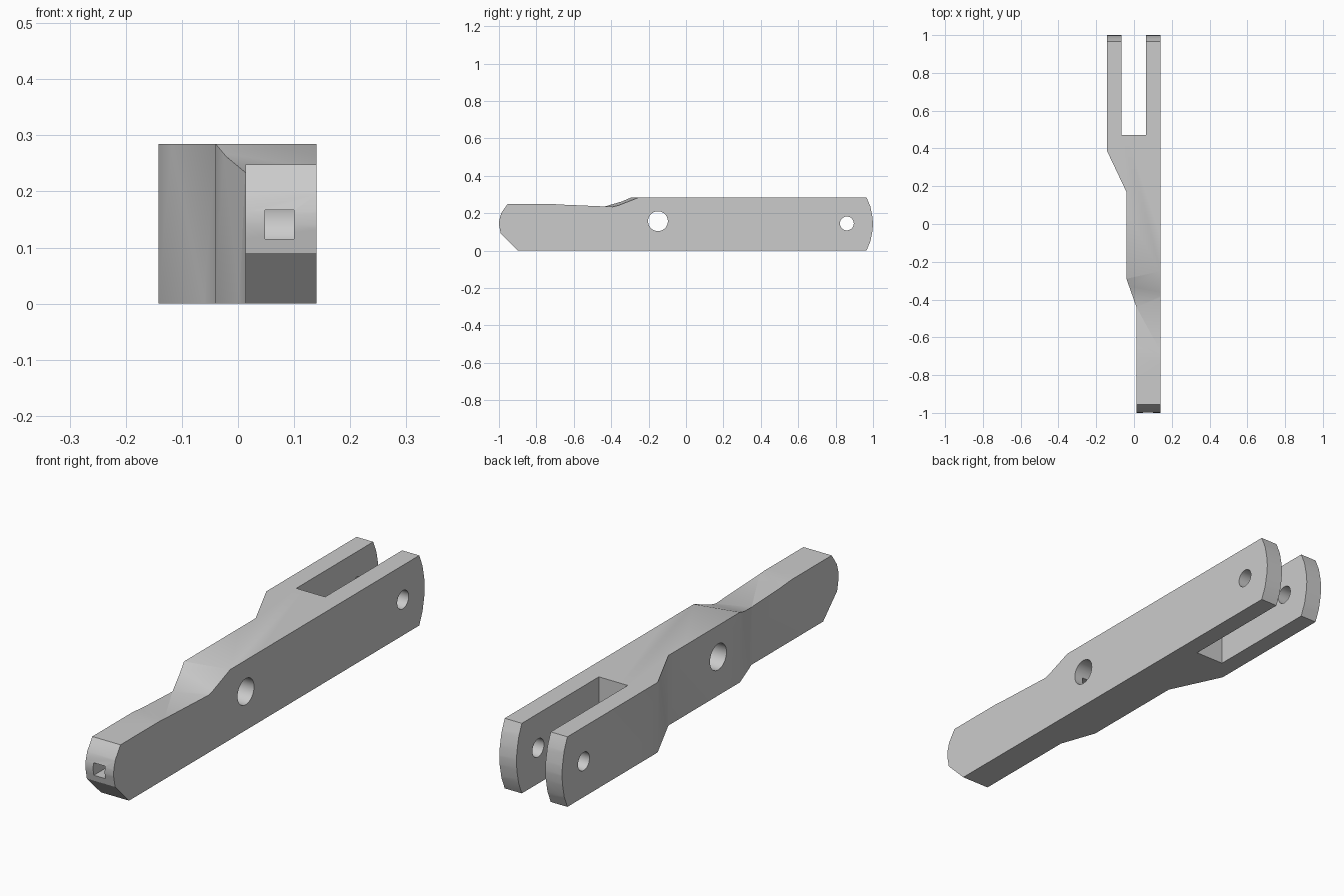
import bpy, bmesh, math
from mathutils import Matrix

old = bpy.data.objects.get("Cube")
if old:
    bpy.data.objects.remove(old, do_unlink=True)

grey = bpy.data.materials.new("plain grey")
grey.use_nodes = True
grey.diffuse_color = (0.6, 0.6, 0.6, 1)
grey.node_tree.nodes["Principled BSDF"].inputs["Base Color"].default_value = (0.6, 0.6, 0.6, 1)


def finish(name, bm):
    bmesh.ops.recalc_face_normals(bm, faces=bm.faces)
    mesh = bpy.data.meshes.new(name)
    bm.to_mesh(mesh)
    bm.free()
    mesh.materials.append(grey)
    obj = bpy.data.objects.new(name, mesh)
    bpy.context.collection.objects.link(obj)
    return obj


def loft(name, ring_a, ring_b):
    """Closed solid between two matching outlines."""
    bm = bmesh.new()
    a = [bm.verts.new(p) for p in ring_a]
    b = [bm.verts.new(p) for p in ring_b]
    bm.faces.new(a)
    bm.faces.new(b)
    sides = []
    for i in range(len(a)):
        j = (i + 1) % len(a)
        sides.append(bm.faces.new((a[i], a[j], b[j], b[i])))
    bmesh.ops.triangulate(bm, faces=sides)
    return finish(name, bm)


def box(name, x, y, z):
    bm = bmesh.new()
    bmesh.ops.create_cube(bm, size=1)
    for v in bm.verts:
        v.co = [(r[0] + r[1]) / 2 + c * (r[1] - r[0]) for r, c in zip((x, y, z), v.co)]
    return finish(name, bm)


def pin(name, y, z, radius):
    bm = bmesh.new()
    bmesh.ops.create_cone(bm, cap_ends=True, segments=48, radius1=radius,
                          radius2=radius, depth=1)
    bmesh.ops.rotate(bm, verts=bm.verts, matrix=Matrix.Rotation(math.pi / 2, 3, "Y"))
    bmesh.ops.translate(bm, verts=bm.verts, vec=(0, y, z))
    return finish(name, bm)


def combine(target, tool, operation):
    mod = target.modifiers.new("cut", "BOOLEAN")
    mod.operation = operation
    mod.solver = "EXACT"
    mod.object = tool
    bpy.context.view_layer.objects.active = target
    bpy.ops.object.modifier_apply(modifier=mod.name)
    bpy.data.objects.remove(tool, do_unlink=True)


# Stepped plan outline, straight on one side
plan = [(0.14, -1.1), (0.14, 1.1), (-0.142, 1.1), (-0.142, 0.385), (-0.04, 0.17),
        (-0.04, -0.29), (0.013, -0.44), (0.013, -1.1)]
arm = loft("lever_arm", [(x, y, -0.1) for x, y in plan], [(x, y, 0.4) for x, y in plan])

# Side outline: y, z and how far y shifts across the width (skewed ramp)
side = [(-0.9, 0, 0), (0.965, 0, 0), (0.986, 0.05, 0), (0.997, 0.105, 0), (1, 0.143, 0),
        (0.997, 0.18, 0), (0.986, 0.235, 0), (0.965, 0.285, 0),
        (-0.281, 0.285, 0.222), (-0.445, 0.234, 0.39), (-0.7, 0.248, 0),
        (-0.955, 0.248, 0), (-0.988, 0.2, 0), (-0.998, 0.165, 0),
        (-1, 0.14, 0), (-0.99, 0.09, 0)]
rings = [[(x, y + s * x, z) for y, z, s in side] for x in (-0.2, 0.2)]
combine(arm, loft("side_shape", *rings), "INTERSECT")

# Fork slot, pivot holes and the square bore from the tip to the pivot
combine(arm, box("fork_slot", (-0.067, 0.063), (0.47, 1.2), (-0.2, 0.5)), "DIFFERENCE")
combine(arm, pin("pivot_hole", -0.15, 0.157, 0.053), "DIFFERENCE")
combine(arm, pin("fork_hole", 0.86, 0.145, 0.037), "DIFFERENCE")
combine(arm, box("tip_bore", (0.048, 0.1), (-1.1, -0.15), (0.115, 0.167)), "DIFFERENCE")

bpy.ops.object.select_all(action="DESELECT")
arm.select_set(True)
bpy.context.view_layer.objects.active = arm
bpy.ops.object.shade_smooth_by_angle(angle=math.radians(30))
